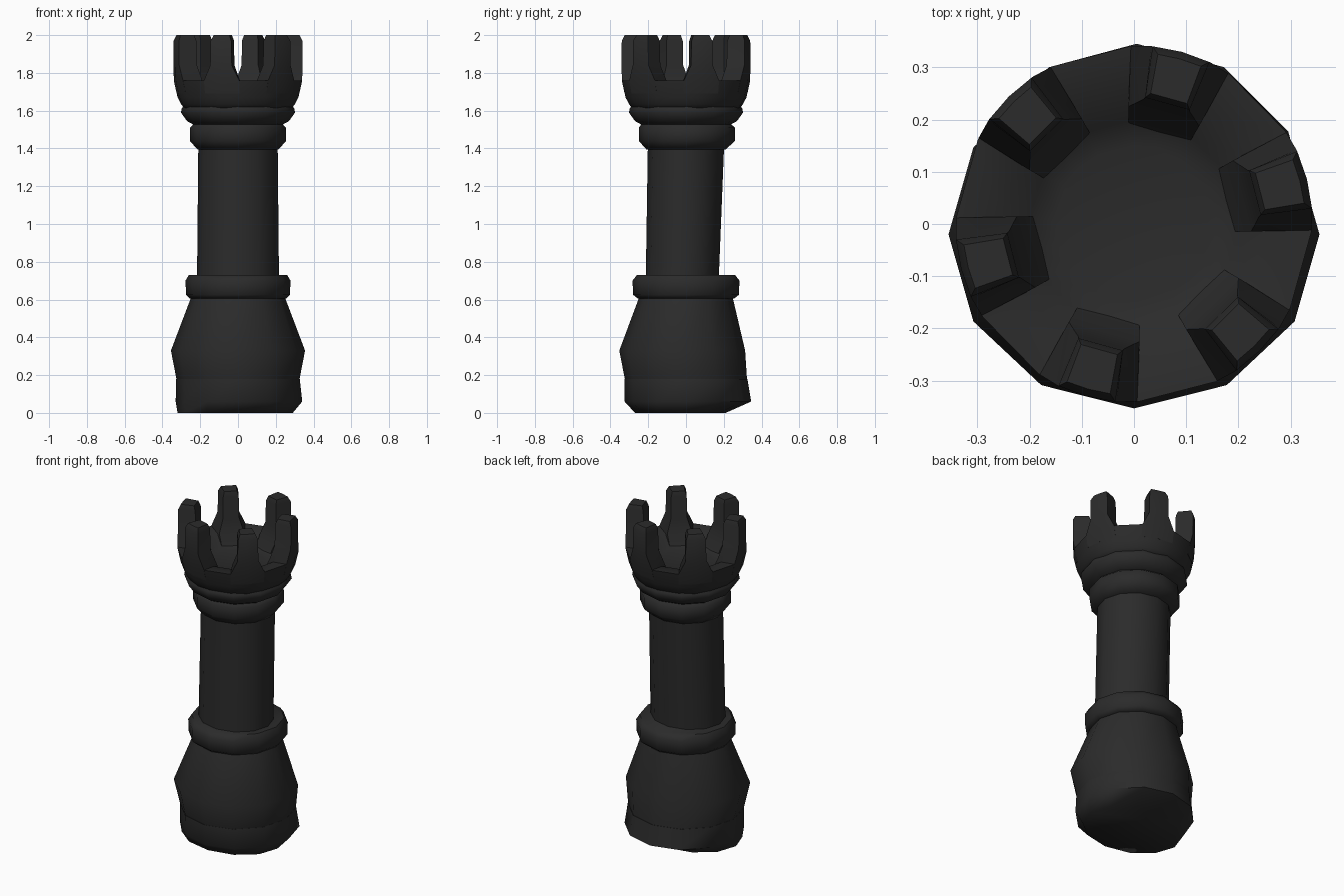
import bpy
import bmesh
from math import sin, cos, radians

cube = bpy.data.objects.get("Cube")
if cube:
    bpy.data.objects.remove(cube)

black = bpy.data.materials.new("charcoal_black")
black.use_nodes = True
black.diffuse_color = (0.024, 0.024, 0.024, 1)
black.node_tree.nodes["Principled BSDF"].inputs["Base Color"].default_value = black.diffuse_color


def loft(name, rings, angle=55):
    """Skin a stack of equal-length point rings and cap both ends."""
    bm = bmesh.new()
    loops = [[bm.verts.new(p) for p in ring] for ring in rings]
    count = len(loops[0])
    for low, high in zip(loops, loops[1:]):
        for i in range(count):
            j = (i + 1) % count
            bm.faces.new((low[i], low[j], high[j], high[i]))
    bm.faces.new(loops[0][::-1])
    bm.faces.new(loops[-1])
    bmesh.ops.recalc_face_normals(bm, faces=bm.faces)
    mesh = bpy.data.meshes.new(name)
    bm.to_mesh(mesh)
    bm.free()
    mesh.materials.append(black)
    obj = bpy.data.objects.new(name, mesh)
    bpy.context.collection.objects.link(obj)
    bpy.ops.object.select_all(action="DESELECT")
    obj.select_set(True)
    bpy.context.view_layer.objects.active = obj
    bpy.ops.object.shade_smooth_by_angle(angle=radians(angle))
    return obj


def ring(z, rx, ry, ox, oy, angles):
    return [(ox + rx * cos(radians(a)), oy + ry * sin(radians(a)), z) for a in angles]


EVEN = [30 * i for i in range(12)]


def turned(name, profile, angles=EVEN):
    """Turned part; profile rows are height, x radius, y radius, x and y offset."""
    return loft(name, [ring(*row, angles) for row in profile])


# Slightly irregular foot and bulging lower body
turned("foot", [
    (0, 0.305, 0.24, -0.015, -0.03),
    (0.06, 0.335, 0.335, 0.005, 0.01),
    (0.18, 0.327, 0.325, 0, 0),
])
turned("lower_body", [
    (0.175, 0.325, 0.323, 0, 0),
    (0.33, 0.355, 0.333, 0, -0.02),
    (0.62, 0.245, 0.245, 0, 0),
])

# Collar between body and shaft
turned("lower_collar", [
    (0.605, 0.255, 0.255, 0, 0),
    (0.625, 0.275, 0.28, 0, 0),
    (0.70, 0.278, 0.283, 0, 0),
    (0.73, 0.26, 0.26, 0, 0),
])

# Shaft with the back face leaning outward
turned("shaft", [
    (0.70, 0.217, 0.193, 0, -0.02),
    (1.42, 0.21, 0.202, 0, 0),
])

# Two mouldings under the crown
turned("neck_collar", [
    (1.395, 0.215, 0.21, 0, 0),
    (1.44, 0.255, 0.255, 0, 0.005),
    (1.51, 0.255, 0.255, 0, 0.005),
    (1.535, 0.23, 0.23, 0, 0),
])
turned("crown_moulding", [
    (1.52, 0.225, 0.225, 0, 0),
    (1.545, 0.27, 0.27, 0, 0),
    (1.59, 0.302, 0.302, 0, 0),
    (1.61, 0.298, 0.298, 0, 0),
    (1.64, 0.28, 0.28, 0, 0),
])

# Hollow crown bowl, with corners placed at the merlon edges
TURN, STEP, HALF = 14.5, 60, 17
crown_angles = [TURN + STEP * k + d for k in range(6) for d in (-HALF, 0, HALF)]
bowl = [(1.605, 0.28), (1.635, 0.302), (1.67, 0.32), (1.76, 0.34),
        (1.75, 0.25), (1.70, 0.2), (1.685, 0.15)]
turned("crown_bowl", [(z, r, r, 0, 0) for z, r in bowl], crown_angles)

# Six merlons: height, half angle, inner radius, outer radius
merlon = [(1.69, 17, 0.19, 0.325), (1.76, 16.5, 0.225, 0.34), (1.84, 10, 0.24, 0.342),
          (1.97, 9.5, 0.243, 0.342), (2.0, 7.5, 0.252, 0.328)]


def merlon_ring(z, half, inner, outer, mid):
    points = [(outer, -half), (outer, 0), (outer, half), (inner, half * 1.1), (inner, -half * 1.1)]
    return [(r * cos(radians(mid + a)), r * sin(radians(mid + a)), z) for r, a in points]


for k in range(6):
    loft(f"merlon_{k + 1}", [merlon_ring(*row, TURN + STEP * k) for row in merlon])
